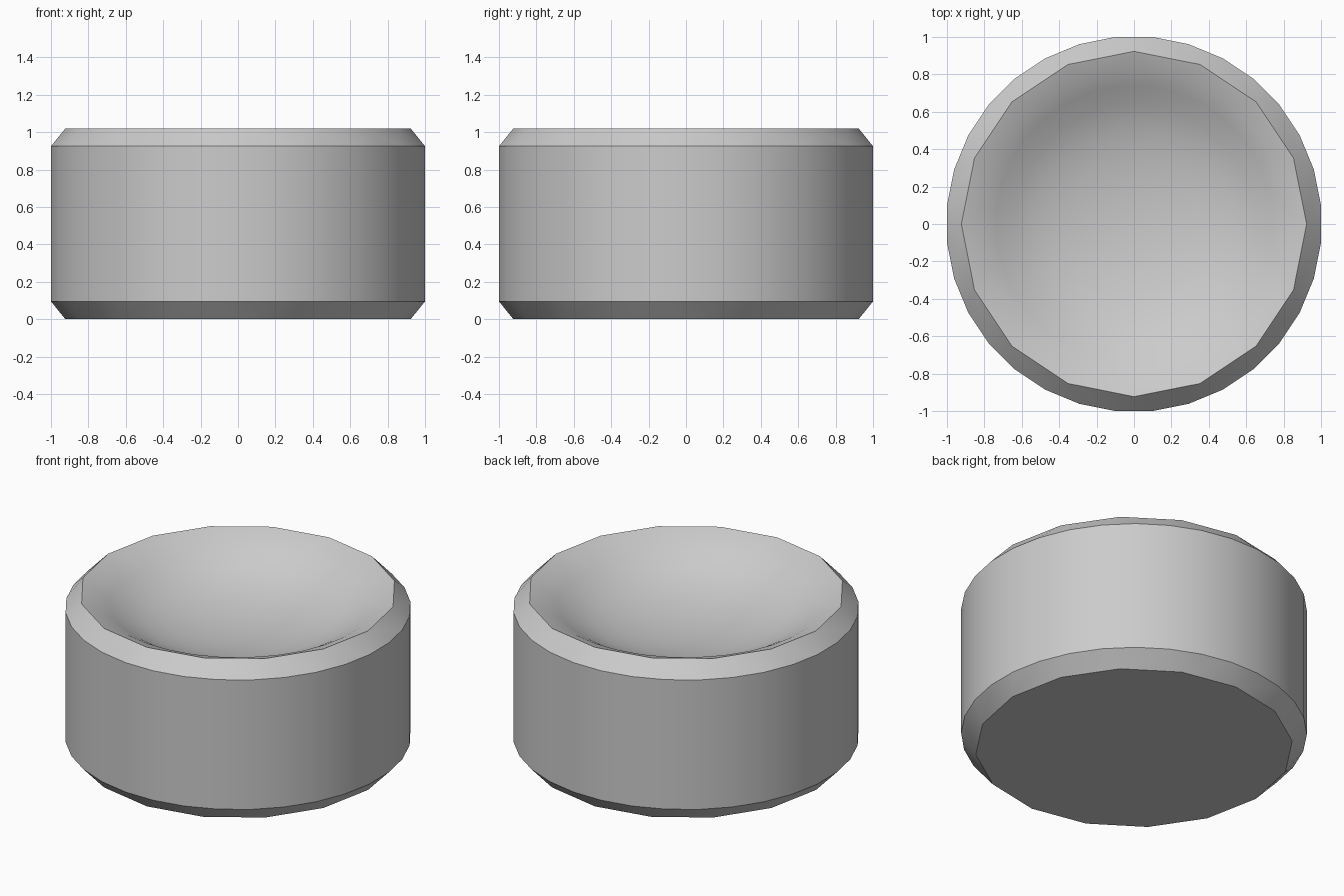
import bpy, bmesh
from math import sin, cos, pi

if "Cube" in bpy.data.objects:
    bpy.data.objects.remove(bpy.data.objects["Cube"])

SIDES = 16
bm = bmesh.new()


def ring(count, radius, z, turn=0.0):
    """Circle of vertices, first one on +x turned by 'turn'."""
    return [bm.verts.new((radius * cos(2 * pi * i / count + turn),
                          radius * sin(2 * pi * i / count + turn), z))
            for i in range(count)]


def fine_ring(radius, z):
    """32-sided ring, with a flat edge facing each axis."""
    return ring(SIDES * 2, radius, z, -pi / (SIDES * 2))


def join(a, b):
    """Quads between two rings of equal count."""
    n = len(a)
    for i in range(n):
        j = (i + 1) % n
        bm.faces.new((a[i], a[j], b[j], b[i]))


def join_coarse(coarse, fine):
    """Join a 16-sided ring to a 32-sided one: one triangle and one quad per side."""
    n, m = len(coarse), len(fine)
    for k in range(n):
        bm.faces.new((coarse[k], fine[2 * k], fine[2 * k + 1]))
        bm.faces.new((coarse[k], fine[2 * k + 1],
                      fine[(2 * k + 2) % m], coarse[(k + 1) % n]))


# base, chamfers and straight wall
base = ring(SIDES, 0.923, 0.0)
wall_low = fine_ring(1.0048, 0.095)
wall_high = fine_ring(1.0048, 0.925)
rim = ring(SIDES, 0.923, 1.02)
bm.faces.new(base)
join_coarse(base, wall_low)
join(wall_low, wall_high)
join_coarse(rim, wall_high)

# rounded lip running down into the hollow top: (radius, depth)
dish = [(0.82, 0.035), (0.74, 0.08), (0.64, 0.14),
        (0.52, 0.19), (0.38, 0.228), (0.2, 0.255)]
rings = [fine_ring(r, 1.02 - d) for r, d in dish]
join_coarse(rim, rings[0])
for a, b in zip(rings, rings[1:]):
    join(a, b)
centre = bm.verts.new((0, 0, 1.02 - 0.265))
last = rings[-1]
for i in range(len(last)):
    bm.faces.new((last[i], last[(i + 1) % len(last)], centre))

bmesh.ops.recalc_face_normals(bm, faces=bm.faces)
mesh = bpy.data.meshes.new("dished_button")
bm.to_mesh(mesh)
bm.free()

obj = bpy.data.objects.new("dished_button", mesh)
bpy.context.collection.objects.link(obj)
bpy.context.view_layer.objects.active = obj
obj.select_set(True)
bpy.ops.object.shade_smooth_by_angle()
